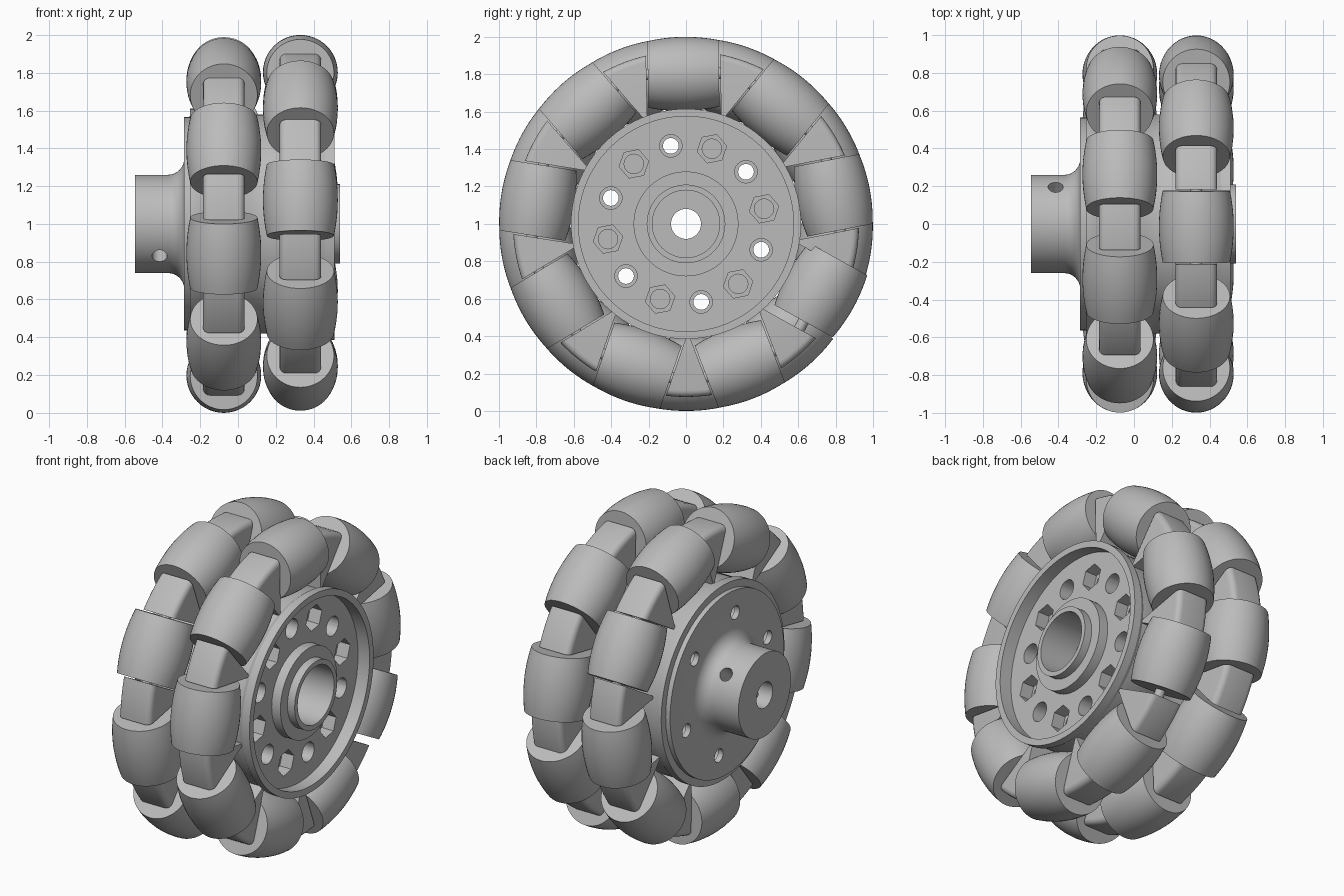
import bpy, bmesh
from math import cos, sin, pi, radians, asin, sqrt
from mathutils import Matrix, Vector

if "Cube" in bpy.data.objects:
    bpy.data.objects.remove(bpy.data.objects["Cube"], do_unlink=True)

# One grey for the whole wheel
grey = bpy.data.materials.new("plain grey")
grey.use_nodes = True
grey.diffuse_color = (0.5, 0.5, 0.5, 1)
grey.node_tree.nodes["Principled BSDF"].inputs["Base Color"].default_value = (0.5, 0.5, 0.5, 1)

ROWS = {"outer": (0.33, 91), "inner": (-0.075, 111)}   # row: centre x, first roller angle
COUNT = 9
AXIS_R = 0.802          # distance of roller axes from the wheel axle
HALF_LEN = 0.19
parts = []


def finish(name, bm):
    bmesh.ops.recalc_face_normals(bm, faces=bm.faces)
    mesh = bpy.data.meshes.new(name)
    bm.to_mesh(mesh)
    bm.free()
    mesh.materials.append(grey)
    return place(name, mesh)


def place(name, mesh, matrix=None):
    ob = bpy.data.objects.new(name, mesh)
    bpy.context.collection.objects.link(ob)
    if matrix:
        ob.matrix_world = matrix
    parts.append(ob)
    return ob


def wheel_point(x, r, a):
    return Vector((x, r * cos(a), 1 + r * sin(a)))


def lathe(name, profile, sides, z=0.0):
    """Revolve a closed (x, radius) profile about the x direction."""
    bm = bmesh.new()
    rings = [[bm.verts.new((x, r * cos(2 * pi * i / sides), z + r * sin(2 * pi * i / sides)))
              for x, r in profile] for i in range(sides)]
    n = len(profile)
    for i in range(sides):
        a, b = rings[i], rings[(i + 1) % sides]
        for j in range(n):
            k = (j + 1) % n
            bm.faces.new((a[j], a[k], b[k], b[j]))
    return finish(name, bm)


def drill(target, rods):
    """Cut a set of rods, each (start, end, radius, sides, spin), out of the target."""
    bm = bmesh.new()
    for start, end, radius, sides, spin in rods:
        d = end - start
        rot = d.to_track_quat('X', 'Z').to_matrix().to_4x4()
        turn = Matrix.Rotation(spin, 4, 'X') @ Matrix.Rotation(pi / 2, 4, 'Y')
        bmesh.ops.create_cone(bm, cap_ends=True, segments=sides, radius1=radius, radius2=radius,
                              depth=d.length, matrix=Matrix.Translation((start + end) / 2) @ rot @ turn)
    cutter = finish("cutter", bm)
    cutter.hide_render = True
    mod = target.modifiers.new("holes", 'BOOLEAN')
    mod.operation, mod.solver, mod.object = 'DIFFERENCE', 'EXACT', cutter
    bpy.context.view_layer.objects.active = target
    bpy.ops.object.modifier_apply(modifier=mod.name)
    parts.remove(cutter)
    bpy.data.objects.remove(cutter, do_unlink=True)


# Hub: shaft collar, filleted flange, drum, recessed face, bearing seat
fillet = [(-0.285 - 0.085 * (1 - sin(t)), 0.26 + 0.085 * (1 - cos(t)))
          for t in [pi / 2 * i / 8 for i in range(9)]]
hub_profile = [(-0.545, 0.08), (-0.545, 0.26)] + fillet + [
    (-0.285, 0.565), (-0.255, 0.565), (-0.255, 0.61), (-0.2, 0.61), (-0.17, 0.595),
    (0.03, 0.595), (0.06, 0.58), (0.2, 0.58), (0.23, 0.595), (0.43, 0.595), (0.46, 0.615),
    (0.51, 0.615), (0.51, 0.575), (0.43, 0.575), (0.43, 0.28), (0.49, 0.28), (0.49, 0.21),
    (0.54, 0.21), (0.54, 0.18), (0.3, 0.18), (0.3, 0.08)]
hub = lathe("hub", hub_profile, 96, 1.0)


def bolt_ring(first, x0, x1, radius, sides=24, spin_to_centre=False):
    rods = []
    for k in range(6):
        a = radians(first + 60 * k)
        rods.append((wheel_point(x0, 0.425, a), wheel_point(x1, 0.425, a), radius, sides,
                     a if spin_to_centre else 0))
    return rods


drill(hub, bolt_ring(101, -0.4, 0.6, 0.042))            # through holes
drill(hub, bolt_ring(101, -0.25, 0.6, 0.06))            # wider clearance
drill(hub, bolt_ring(71, -0.25, 0.6, 0.052))            # blind bolt holes
drill(hub, bolt_ring(71, 0.35, 0.6, 0.08, 6, True))     # hexagonal nut pockets
screw = radians(41)
drill(hub, [(wheel_point(-0.415, -0.4, screw), wheel_point(-0.415, 0.4, screw), 0.04, 24, 0)])

# Barrel roller and its axle pin, shared by every copy
steps = 12
barrel = []
for i in range(steps + 1):
    x = HALF_LEN * (2 * i / steps - 1)
    barrel.append((x, sqrt(1 - 1.1 * x * x) - AXIS_R))
roller_profile = [(-HALF_LEN, 0.03)] + barrel + [(HALF_LEN, 0.03)]
pin_profile = [(-0.24, 0.005), (-0.24, 0.03), (0.24, 0.03), (0.24, 0.005)]
roller_mesh = pin_mesh = None


def frame_block(name, x0, mid):
    """Rounded block between two rollers, ending parallel to their faces."""
    w, top, c = 0.11, 0.925, 0.035
    section = [(-w, 0.59)]
    for side in (-1, 1):
        for i in range(5):
            t = pi / 2 * (i / 4 if side < 0 else 1 - i / 4)
            section.append((side * (w - c + c * cos(t)), top - c + c * sin(t)))
    section.append((w, 0.59))
    bm = bmesh.new()
    rings = []
    for s in range(9):
        f = s / 4 - 1
        rings.append([bm.verts.new(wheel_point(
            x0 + x, r, mid + f * (pi / COUNT - asin(0.198 / r)))) for x, r in section])
    n = len(section)
    for a, b in zip(rings, rings[1:]):
        for j in range(n):
            k = (j + 1) % n
            bm.faces.new((a[j], a[k], b[k], b[j]))
    bm.faces.new(rings[0])
    bm.faces.new(rings[-1])
    return finish(name, bm)


for row, (x0, first) in ROWS.items():
    for k in range(COUNT):
        a = radians(first + 360 / COUNT * k)
        tangent, radial = Vector((0, -sin(a), cos(a))), Vector((0, cos(a), sin(a)))
        axes = Matrix((tangent, radial, Vector((-1, 0, 0)))).transposed().to_4x4()
        centre = wheel_point(x0, AXIS_R, a)
        # one roller of the outer row has slid along its pin
        slide = 0.04 if row == "outer" and k == 6 else 0
        where = Matrix.Translation(centre + tangent * slide) @ axes
        if roller_mesh is None:
            roller = lathe(row + "_roller", roller_profile, 48)
            pin = lathe(row + "_pin", pin_profile, 16)
            roller_mesh, pin_mesh = roller.data, pin.data
            roller.matrix_world = where
            pin.matrix_world = Matrix.Translation(centre) @ axes
        else:
            place(row + "_roller", roller_mesh, where)
            place(row + "_pin", pin_mesh, Matrix.Translation(centre) @ axes)
        frame_block(row + "_frame_block", x0, a + pi / COUNT)

# Smooth shading with crisp edges
bpy.ops.object.select_all(action='DESELECT')
for ob in parts:
    ob.select_set(True)
bpy.context.view_layer.objects.active = hub
bpy.ops.object.shade_smooth_by_angle(angle=radians(32))
